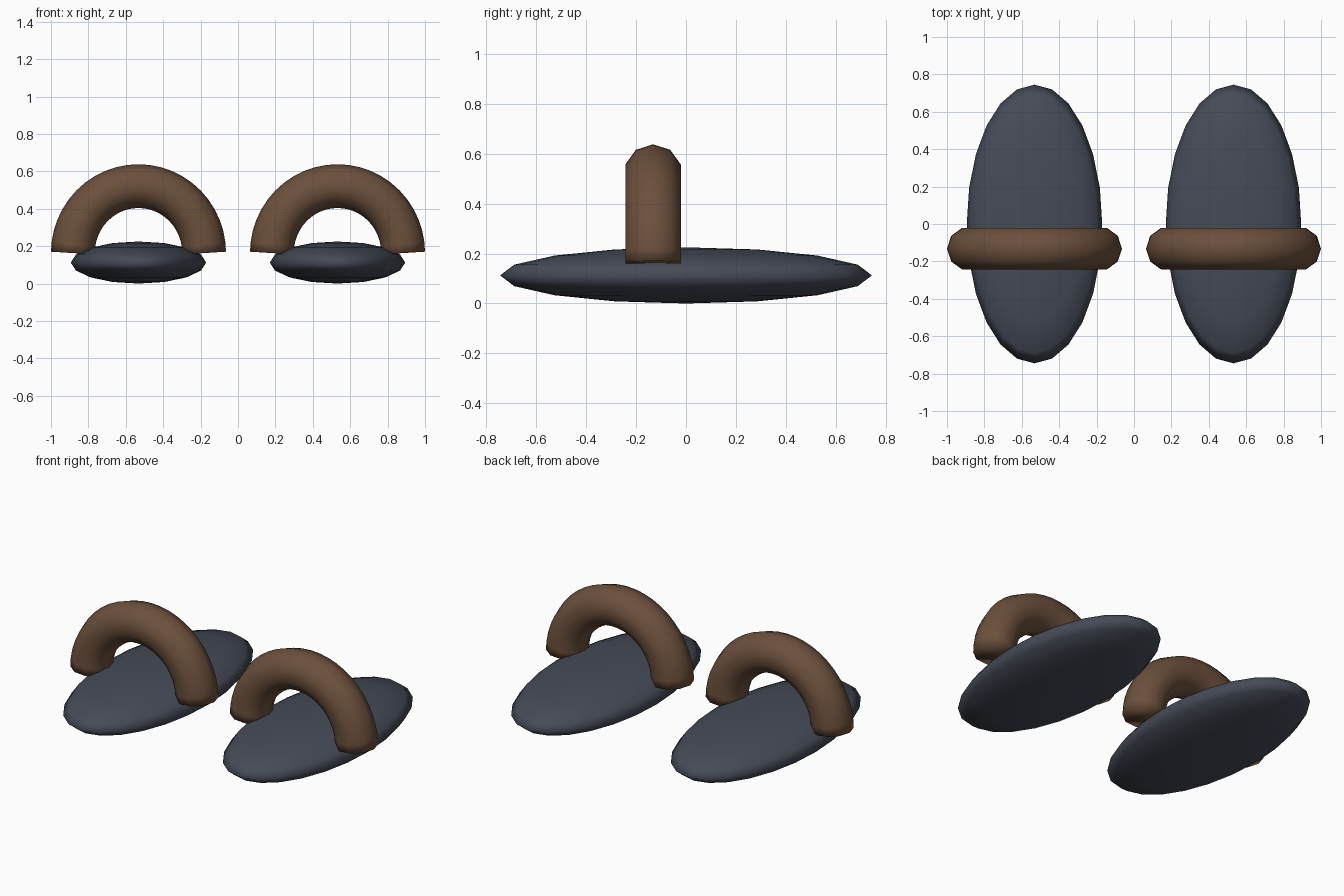
import bpy, bmesh, math
from mathutils import Vector, Matrix

if "Cube" in bpy.data.objects:
    bpy.data.objects.remove(bpy.data.objects["Cube"])


def material(name, rgb):
    m = bpy.data.materials.new(name)
    m.diffuse_color = (*rgb, 1)
    m.use_nodes = True
    m.node_tree.nodes["Principled BSDF"].inputs["Base Color"].default_value = m.diffuse_color
    return m


SLATE = material("slate blue", (0.06, 0.07, 0.095))
BROWN = material("leather brown", (0.15, 0.08, 0.045))


def finish(bm, name, mat):
    bmesh.ops.recalc_face_normals(bm, faces=bm.faces)
    me = bpy.data.meshes.new(name)
    bm.to_mesh(me)
    bm.free()
    me.materials.append(mat)
    me.shade_smooth()
    bpy.context.collection.objects.link(bpy.data.objects.new(name, me))


def sole(name, x):
    # flattened ellipsoid lying on the ground
    bm = bmesh.new()
    bmesh.ops.create_uvsphere(bm, u_segments=24, v_segments=8, radius=1)
    bmesh.ops.transform(bm, verts=bm.verts, matrix=Matrix.Translation((x, 0, 0.1125))
                        @ Matrix.Diagonal((0.362, 0.745, 0.1125, 1)))
    finish(bm, name, SLATE)


def strap(name, x, steps=24, sides=10, r=0.117):
    # ten-sided tube swept over a half circle, with capped ends
    bm = bmesh.new()
    path = [Vector((x - 0.351 * math.cos(math.pi * i / steps), -0.132,
                    0.163 + 0.358 * math.sin(math.pi * i / steps))) for i in range(steps + 1)]
    rings = []
    for i, p in enumerate(path):
        t = (path[min(i + 1, steps)] - path[max(i - 1, 0)]).normalized()
        out = Vector((-t.z, 0, t.x))
        rings.append([bm.verts.new(p + r * (out * math.cos(a) + Vector((0, 1, 0)) * math.sin(a)))
                      for a in (math.tau * k / sides for k in range(sides))])
    for a, b in zip(rings, rings[1:]):
        for k in range(sides):
            n = (k + 1) % sides
            bm.faces.new((a[k], a[n], b[n], b[k]))
    bm.faces.new(rings[0])
    bm.faces.new(rings[-1])
    finish(bm, name, BROWN)


for side, x in (("left", -0.532), ("right", 0.532)):
    sole(side + "_sole", x)
    strap(side + "_strap", x)
